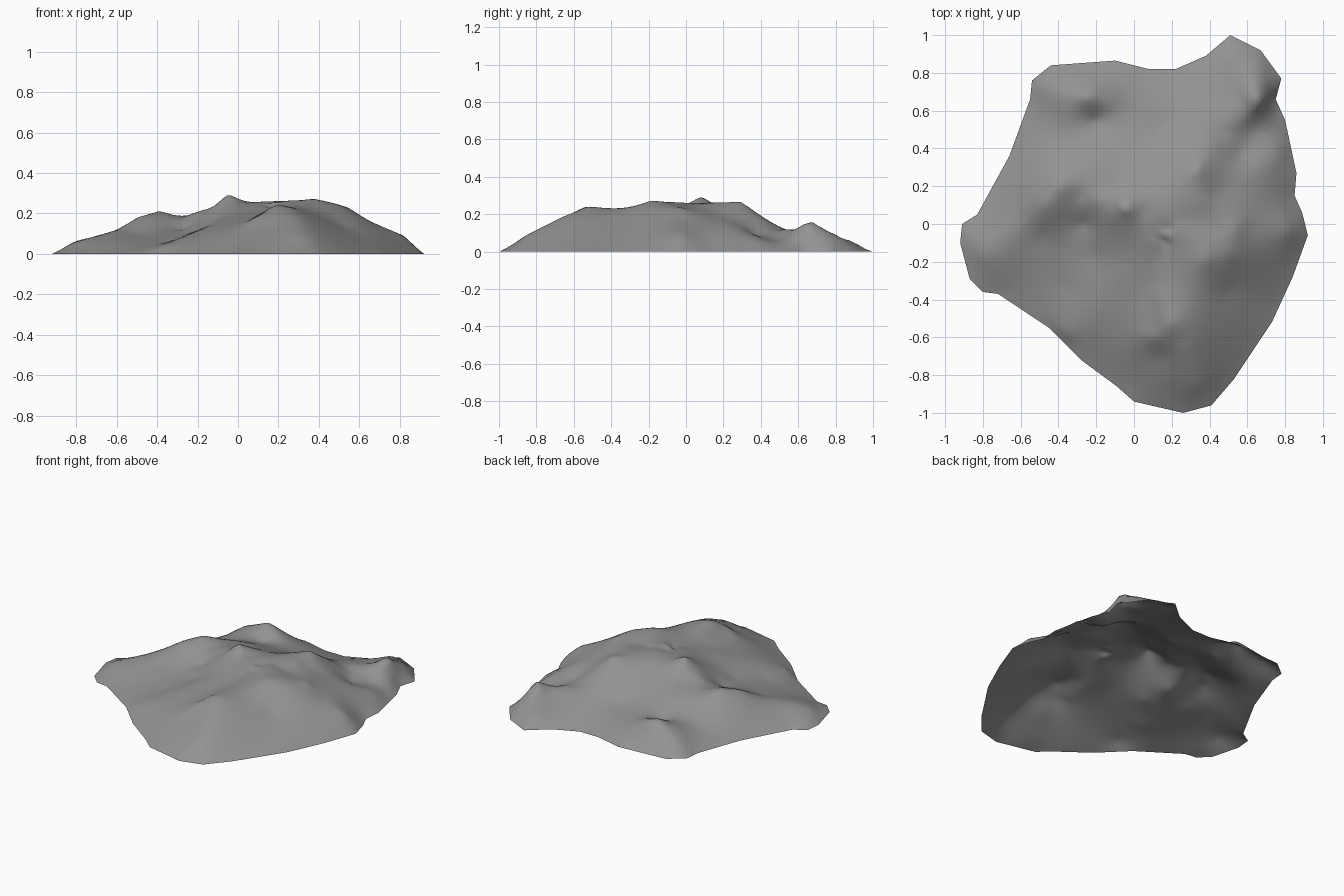
import bpy, bmesh, math
from mathutils import Vector

if "Cube" in bpy.data.objects:
    bpy.data.objects.remove(bpy.data.objects["Cube"])

# Shoreline of the mountain, counter-clockwise (z = 0)
OUTLINE = [(.92, -.06), (.89, .06), (.85, .15), (.86, .27), (.80, .55), (.75, .66), (.78, .77),
           (.67, .92), (.51, 1.0), (.38, .89), (.22, .82), (.08, .82), (-.1, .865), (-.44, .84),
           (-.54, .76), (-.55, .66), (-.66, .36), (-.83, .05), (-.91, 0), (-.92, -.1),
           (-.87, -.29), (-.80, -.36), (-.72, -.37), (-.45, -.55), (-.28, -.72), (-.09, -.86),
           (0, -.94), (.26, -1.0), (.41, -.96), (.53, -.82), (.73, -.52), (.84, -.28)]

# Ridge crests as x, y, z
PEAK, HUB = (-.05, .08, .29), (.2, .04, .26)
RIDGES = [
    # west
    [PEAK, (-.12, .10, .235), (-.28, .15, .18), (-.39, .20, .21), (-.48, .10, .185),
     (-.55, .0, .13), (-.81, -.16, .06)],
    # centre to east
    [PEAK, (.04, .05, .255), HUB, (.54, -.03, .23), (.63, -.02, .17), (.82, -.03, .09)],
    # south-east shoulder
    [HUB, (.38, -.19, .27), (.5, -.16, .24)],
    # north-east
    [HUB, (.34, .29, .265), (.46, .48, .12), (.56, .59, .12), (.66, .66, .16), (.67, .83, .06)],
    # spur to the north-east tip
    [(.56, .59, .12), (.52, .89, .055)],
    # east-north-east spur
    [(.36, .12, .255), (.64, .29, .12), (.76, .38, .06)],
    # south
    [HUB, (.09, -.33, .19), (.19, -.53, .24), (.27, -.66, .185), (.32, -.85, .09)],
    # small south knob
    [(.09, -.33, .19), (.1, -.60, .185)],
    # south-west
    [(.17, -.07, .25), (-.06, -.28, .17), (-.36, -.57, .04)],
    # north-west spur and outlier
    [PEAK, (-.11, .2, .205), (-.19, .35, .165)],
    [(-.44, .72, .07), (-.25, .675, .155), (-.07, .62, .09)],
]

# Valley floors and open slopes
HOLLOWS = [(.15, .5, .09), (.12, .66, .055), (-.38, .46, .09), (-.2, .55, .085), (-.27, .0, .125),
           (-.5, -.08, .10), (-.22, -.18, .11), (-.35, -.34, .06), (-.06, -.55, .12),
           (.5, -.36, .15), (.42, -.62, .13), (.57, .38, .09), (.64, .5, .065), (.68, .13, .125),
           (.1, .25, .21), (.14, -.70, .13)]


def densify(points, step, closed=False):
    pts = [Vector(p) for p in points]
    pairs = list(zip(pts, pts[1:] + pts[:1])) if closed else list(zip(pts, pts[1:]))
    out = []
    for a, b in pairs:
        n = max(1, round((b - a).length / step))
        out += [a.lerp(b, i / n) for i in range(n)]
    return out if closed else out + [pts[-1]]


def kernel(ax, ay, bx, by):
    return math.sqrt((ax - bx) ** 2 + (ay - by) ** 2 + .0003)


def solve(a, b):
    n = len(b)
    m = [row + [v] for row, v in zip(a, b)]
    for i in range(n):
        p = max(range(i, n), key=lambda r: abs(m[r][i]))
        m[i], m[p] = m[p], m[i]
        for r in range(i + 1, n):
            f = m[r][i] / m[i][i]
            if f:
                m[r] = [x - f * y for x, y in zip(m[r], m[i])]
    w = [0.0] * n
    for i in reversed(range(n)):
        w[i] = (m[i][n] - sum(m[i][j] * w[j] for j in range(i + 1, n))) / m[i][i]
    return w


# Fit a smooth height field through shoreline, ridges and hollows
samples = [(p.x, p.y, 0) for p in densify(OUTLINE, .09, True)]
samples += [tuple(p) for r in RIDGES for p in densify(r, .07)] + HOLLOWS
known = {(round(x, 3), round(y, 3)): z for x, y, z in samples}
keys = list(known)
weights = solve([[kernel(*p, *q) for q in keys] for p in keys], [known[k] for k in keys])


def height(x, y):
    return max(0, sum(w * kernel(x, y, *k) for w, k in zip(weights, keys)))


# Open terrain shell: rings shrinking from the shoreline to the centre
RINGS = 44
centre = Vector((.05, 0))
rim = densify(OUTLINE, .045, True)
bm = bmesh.new()
rows = []
for i in range(RINGS):
    row = []
    for p in rim:
        q = p.lerp(centre, i / RINGS)
        row.append(bm.verts.new((q.x, q.y, height(q.x, q.y) if i else 0)))
    rows.append(row)
top = bm.verts.new((centre.x, centre.y, height(*centre)))
n = len(rim)
for a, b in zip(rows, rows[1:]):
    for j in range(n):
        k = (j + 1) % n
        bm.faces.new((a[j], a[k], b[k], b[j]))
for j in range(n):
    bm.faces.new((rows[-1][j], rows[-1][(j + 1) % n], top))
for f in bm.faces:
    f.smooth = True
mesh = bpy.data.meshes.new("mountain")
bm.to_mesh(mesh)
bm.free()
mountain = bpy.data.objects.new("mountain", mesh)
bpy.context.collection.objects.link(mountain)

# Dark grey rock
rock = bpy.data.materials.new("rock")
rock.diffuse_color = (.29, .29, .29, 1)
rock.use_nodes = True
rock.node_tree.nodes["Principled BSDF"].inputs["Base Color"].default_value = rock.diffuse_color
mesh.materials.append(rock)
